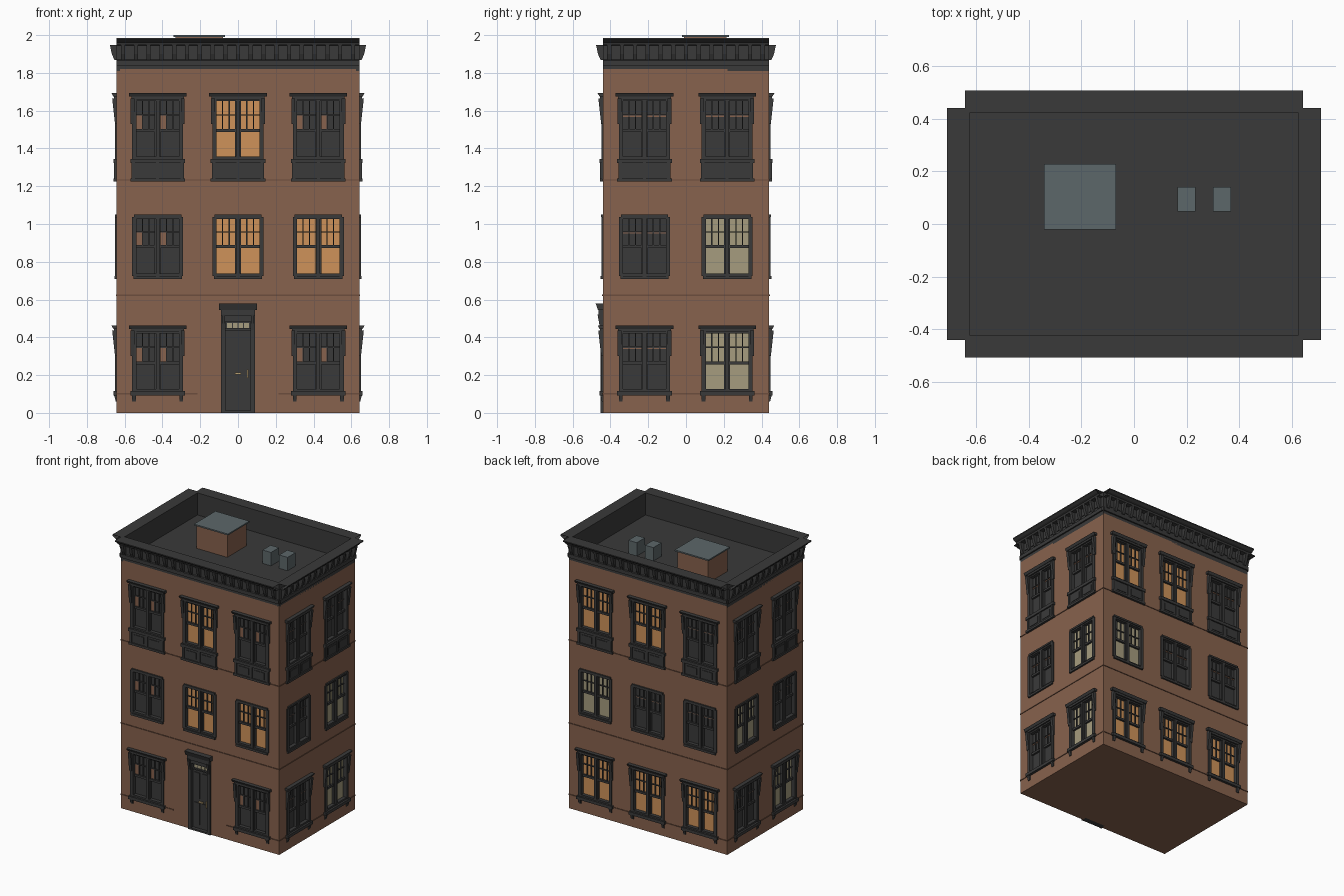
import bpy, bmesh, math
from mathutils import Matrix, Vector

cube = bpy.data.objects.get("Cube")
if cube:
    bpy.data.objects.remove(cube)


def material(name, rgb):
    m = bpy.data.materials.new(name)
    m.use_nodes = True
    m.diffuse_color = (*rgb, 1)
    bsdf = next(n for n in m.node_tree.nodes if n.type == 'BSDF_PRINCIPLED')
    bsdf.inputs["Base Color"].default_value = (*rgb, 1)
    bsdf.inputs["Roughness"].default_value = 0.9
    return m


names = ["brick", "dark_grey", "warm_light", "pale_light", "blue_grey", "brass", "dark_brick"]
rgbs = [(.245, .122, .074), (.042, .042, .042), (.62, .29, .10), (.38, .335, .21),
        (.107, .136, .144), (.5, .36, .17), (.15, .075, .047)]
MATS = [material(n, c) for n, c in zip(names, rgbs)]
BRICK, GREY, WARM, PALE, BLUE, BRASS, BAND = range(7)
HX, HY, ROOF, TOP = 0.642, 0.44, 1.82, 1.985


# Local wall frame: x runs along the wall, -y points outward, z is up
def wall_matrix(turn):
    dist = HY if turn % 2 == 0 else HX
    return Matrix.Rotation(turn * math.pi / 2, 4, 'Z') @ Matrix.Translation((0, -dist, 0))


def box(bm, x, out, z, mat=GREY, taper=None):
    """Box from (min, max) ranges; taper pulls the lower outer edge to that offset."""
    lo = out[1] if taper is None else taper
    pts = [(x[i], -o, h) for i in (0, 1)
           for o, h in ((out[0], z[0]), (lo, z[0]), (out[1], z[1]), (out[0], z[1]))]
    v = [bm.verts.new(p) for p in pts]
    faces = [v[0:4], v[4:8]] + [[v[k], v[(k + 1) % 4], v[(k + 1) % 4 + 4], v[k + 4]] for k in range(4)]
    new = [bm.faces.new(f) for f in faces]
    for f in new:
        f.material_index = mat
    bmesh.ops.recalc_face_normals(bm, faces=new)


def finish(bm, name, matrix=Matrix()):
    me = bpy.data.meshes.new(name)
    bm.transform(matrix)
    bm.to_mesh(me)
    bm.free()
    for m in MATS:
        me.materials.append(m)
    ob = bpy.data.objects.new(name, me)
    bpy.context.scene.collection.objects.link(ob)
    return ob


# Glass opening for each storey: bottom, check rail, top
STOREYS = [(.115, .265, .43), (.725, .88, 1.037), (1.345, 1.495, 1.66)]
HALF = 0.122
RECESS = 0.03


def window(name, matrix, centre, storey, glass):
    bm = bmesh.new()
    z0, rail, z1 = STOREYS[storey]
    box(bm, (-HALF, HALF), (-RECESS, -.022), (z0, z1), glass)
    # Jambs, mullion, head and foot of the frame
    for s in (-1, 1):
        box(bm, sorted((s * .113, s * .135)), (-RECESS, .008), (z0, z1))
        box(bm, sorted((s * .008, s * .016)), (-RECESS, -.004), (z0, z1))
    box(bm, (-.010, .010), (-RECESS, .006), (z0, z1))
    box(bm, (-HALF, HALF), (-RECESS, .004), (z1 - .01, z1 + .004))
    box(bm, (-HALF, HALF), (-RECESS, .004), (z0 - .004, z0 + .012))
    # Sashes: plain below, small panes above
    for s in (-1, 1):
        x = sorted((s * .012, s * .116))
        step = (x[1] - x[0]) / 3
        box(bm, x, (-RECESS, -.008), (rail - .008, rail + .008))
        mid = (rail + z1) / 2
        box(bm, x, (-RECESS, -.014), (mid - .003, mid + .003))
        for k in (1, 2):
            box(bm, (x[0] + k * step - .003, x[0] + k * step + .003), (-RECESS, -.014), (rail, z1))
        if glass == GREY and matrix == wall_matrix(0):
            box(bm, (x[0], x[0] + step), (-.022, -.019), (rail, mid), BRICK)
        elif glass == GREY:
            box(bm, x, (-.022, -.019), (mid - .01, mid - .003), BRICK)
    if storey == 1:
        box(bm, (-.125, .125), (0, .01), (z1, z1 + .013))
        box(bm, (-.128, .128), (0, .012), (z0 - .016, z0))
    else:
        # Moulded hood on side consoles
        box(bm, (-.14, .14), (-.005, .015), (z1, z1 + .015))
        box(bm, (-.153, .153), (0, .028), (z1 + .015, z1 + .033), taper=.018)
        for s in (-1, 1):
            box(bm, sorted((s * .122, s * .143)), (0, .024), (z1 - .13, z1 + .005), taper=.009)
        box(bm, (-.145, .145), (-.005, .018), (z0 - .022, z0))
    if storey == 0:
        for s in (-1, 1):
            box(bm, sorted((s * .115, s * .135)), (0, .014), (z0 - .055, z0 - .022), taper=.005)
    if storey == 2:
        # Panelled apron
        base = z0 - .115
        box(bm, (-.138, .138), (0, .008), (base, z0 - .022))
        box(bm, (-.145, .145), (0, .016), (base - .004, base + .012))
        for s in (-1, 0, 1):
            box(bm, (s * .128 - .008, s * .128 + .008), (0, .014), (base, z0 - .022))
        for s in (-1, 1):
            box(bm, (s * .064 - .04, s * .064 + .04), (0, .012), (base + .027, z0 - .04))
    finish(bm, name, matrix @ Matrix.Translation((centre, 0, 0)))


# Lighting of each window, per wall, from the ground storey up
D, W, P = GREY, WARM, PALE
WALLS = [("front", (-.425, 0, .425), [(D, None, D), (D, W, W), (D, W, D)]),
         ("left", (-.22, .218), [(D, P), (D, P), (D, D)]),
         ("back", (-.425, 0, .425), [(W, W, W), (P, D, D), (W, W, D)]),
         ("right", (-.218, .22), [(D, P), (P, D), (D, D)])]

cutters = bmesh.new()
for turn, (side, columns, rows) in enumerate(WALLS):
    mat = wall_matrix(turn)
    hole = bmesh.new()
    for storey, row in enumerate(rows):
        for col, glass in enumerate(row):
            c = columns[col]
            if glass is None:
                box(hole, (-.08, .08), (-RECESS, .1), (-.1, .5))
                continue
            z0, _, z1 = STOREYS[storey]
            box(hole, (c - HALF, c + HALF), (-RECESS, .1), (z0, z1))
            window(f"{side}_window_{storey + 1}_{col + 1}", mat, c, storey, glass)
    hole.transform(mat)
    tmp = bpy.data.meshes.new("tmp")
    hole.to_mesh(tmp)
    hole.free()
    cutters.from_mesh(tmp)
    bpy.data.meshes.remove(tmp)

# Brick body with recessed openings
cutter = finish(cutters, "opening_cutter")
cutter.hide_render = True
body = bmesh.new()
box(body, (-HX, HX), (-HY, HY), (0, ROOF), BRICK)
walls = finish(body, "brick_walls")
mod = walls.modifiers.new("openings", 'BOOLEAN')
mod.object, mod.operation, mod.solver = cutter, 'DIFFERENCE', 'EXACT'
dg = bpy.context.evaluated_depsgraph_get()
cut = bpy.data.meshes.new_from_object(walls.evaluated_get(dg))
walls.modifiers.clear()
walls.data = cut
for p in cut.polygons:
    p.material_index = BRICK
bpy.data.objects.remove(cutter)

# Parapet, cornice and string courses on each wall
PROFILE = [(0, 1.84), (.01, 1.84), (.01, 1.866), (.004, 1.87), (.004, 1.946), (.036, 1.948),
           (.04, 1.96), (.052, 1.965), (.068, 1.978), (.068, TOP), (-.018, TOP)]
for turn, (side, columns, rows) in enumerate(WALLS):
    mat = wall_matrix(turn)
    half = HX if turn % 2 == 0 else HY
    bm = bmesh.new()
    ends = [[bm.verts.new((s * half, -o, z)) for o, z in PROFILE] for s in (-1, 1)]
    for k in range(len(PROFILE) - 1):
        bm.faces.new((ends[0][k], ends[1][k], ends[1][k + 1], ends[0][k + 1])).material_index = GREY
    count = 19 if turn % 2 == 0 else 13
    pitch = 2 * half / count
    for k in range(count):
        x = -half + (k + .5) * pitch
        box(bm, (x - .011, x + .011), (0, .036), (1.9, 1.947), taper=.026)
        box(bm, (x - .011, x + .011), (0, .026), (1.868, 1.9), taper=.012)
        if k:
            e = x - pitch / 2
            box(bm, (e - .012, e + .012), (0, .009), (1.885, 1.93))
    finish(bm, f"{side}_cornice", mat)
    bm = bmesh.new()
    box(bm, (-half, half), (-.018, 0), (ROOF - .01, TOP - .001))
    finish(bm, f"{side}_parapet", mat)
    bm = bmesh.new()
    for z in (.62, 1.229):
        box(bm, (-half, half), (0, .004), (z, z + .007), BAND)
    for x in ([(-half, -.215), (.215, half)] if turn == 0 else [(-half, half)]):
        box(bm, x, (0, .004), (.098, .105), BAND)
    finish(bm, f"{side}_string_courses", mat)

# Roof surface, stair house and vents
bm = bmesh.new()
box(bm, (-.63, .63), (-.425, .425), (ROOF - .01, ROOF + .002))
finish(bm, "roof_deck")
bm = bmesh.new()
box(bm, (-.33, -.08), (-.215, .01), (ROOF, 1.992), BRICK)
box(bm, (-.342, -.068), (-.228, .02), (1.99, 2.0), BLUE)
finish(bm, "stair_house")
for k, x in enumerate((.2, .335)):
    bm = bmesh.new()
    box(bm, (x - .034, x + .034), (-.14, -.047), (ROOF, ROOF + .1), BLUE)
    finish(bm, f"roof_vent_{k + 1}")

# Front door with surround, hood, transom and fittings
bm = bmesh.new()
box(bm, (-.068, .068), (-RECESS, -.015), (0, .44))
box(bm, (-.068, .068), (-RECESS, -.02), (.44, .5), GREY)
for s in (-1, 1):
    box(bm, sorted((s * .066, s * .09)), (-RECESS, .012), (0, .52))
    box(bm, sorted((s * .07, s * .086)), (0, .028), (.44, .52), taper=.014)
    for z in ((.04, .2), (.23, .42)):
        box(bm, (s * .031 - .02, s * .031 + .02), (-.015, -.009), z)
for k in range(4):
    x = -.045 + k * .03
    box(bm, (x - .012, x + .012), (-.02, -.016), (.45, .475), PALE)
box(bm, (-.068, .068), (-RECESS, .008), (.485, .52))
box(bm, (-.068, .068), (-RECESS, -.005), (.437, .446))
box(bm, (-.09, .09), (0, .022), (.515, .545))
box(bm, (-.1, .1), (0, .038), (.545, .578), taper=.026)
box(bm, (-.068, .068), (-RECESS, .01), (0, .012))
box(bm, (-.016, .016), (-.015, -.006), (.203, .213), BRASS)
box(bm, (.048, .056), (-.015, .002), (.185, .23), BRASS)
finish(bm, "front_door", wall_matrix(0))
